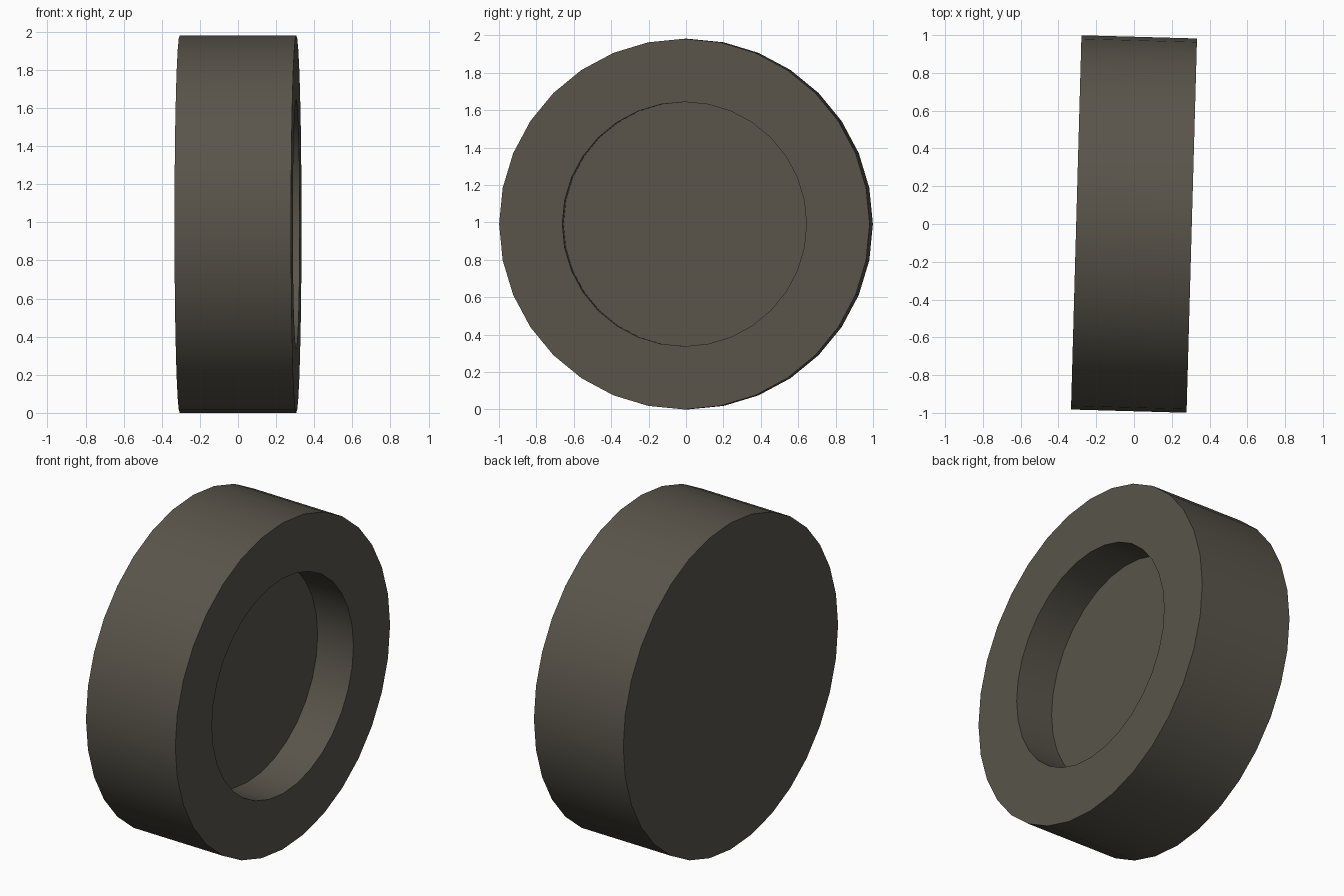
import bpy, bmesh, math
from mathutils import Matrix

if "Cube" in bpy.data.objects:
    bpy.data.objects.remove(bpy.data.objects["Cube"])

SIDES = 32
RADIUS, HALF_WIDTH = 0.991, 0.306
RECESS_RADIUS, RECESS_DEPTH = 0.653, 0.245

rubber = bpy.data.materials.new("dark_warm_grey")
rubber.diffuse_color = (0.1, 0.09, 0.07, 1)
rubber.use_nodes = True
rubber.node_tree.nodes["Principled BSDF"].inputs["Base Color"].default_value = rubber.diffuse_color

bm = bmesh.new()


def ring(x, r):
    """Circle of vertices around the x axis, with one vertex at the top."""
    angles = [2 * math.pi * i / SIDES for i in range(SIDES)]
    return [bm.verts.new((x, r * math.sin(a), r * math.cos(a))) for a in angles]


# Solid wheel: closed back, tread, side wall, recess wall, recess floor
profile = [(-HALF_WIDTH, RADIUS), (HALF_WIDTH, RADIUS),
           (HALF_WIDTH, RECESS_RADIUS),
           (HALF_WIDTH - RECESS_DEPTH, RECESS_RADIUS)]
rings = [ring(x, r) for x, r in profile]
for a, b in zip(rings, rings[1:]):
    for i in range(SIDES):
        j = (i + 1) % SIDES
        bm.faces.new((a[i], a[j], b[j], b[i]))
bm.faces.new(rings[0])
bm.faces.new(rings[-1])
bmesh.ops.recalc_face_normals(bm, faces=bm.faces)

# Slight turn about the vertical, standing on the ground
bm.transform(Matrix.Translation((0, 0, RADIUS)) @
             Matrix.Rotation(math.radians(-1.6), 4, 'Z'))

mesh = bpy.data.meshes.new("wheel")
bm.to_mesh(mesh)
bm.free()
mesh.materials.append(rubber)
wheel = bpy.data.objects.new("wheel", mesh)
bpy.context.collection.objects.link(wheel)
bpy.context.view_layer.objects.active = wheel
wheel.select_set(True)
bpy.ops.object.shade_smooth_by_angle(angle=math.radians(30))
